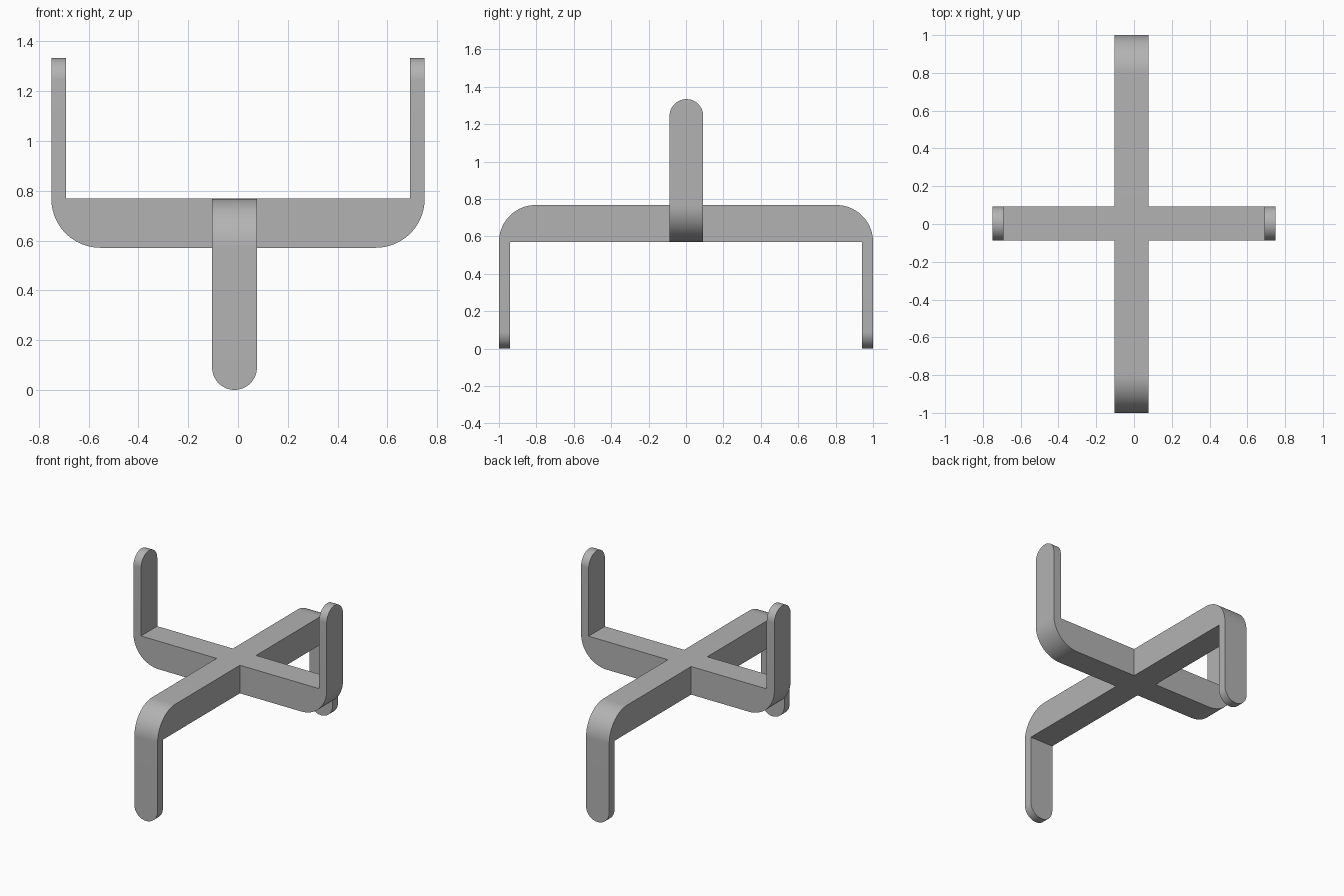
import bpy
import bmesh
from math import cos, sin, pi, radians
from mathutils import Vector

if "Cube" in bpy.data.objects:
    bpy.data.objects.remove(bpy.data.objects["Cube"])

BAR_LOW, BAR_HIGH = 0.571, 0.768   # height range of the crossed bars
TOP = 1.334                        # tip of the upright arms
THICK = 0.059                      # thickness of legs and arms
HALF_WIDTH = 0.09                  # half the strap width
OVER = 0.1                         # cutter overshoot

grey = bpy.data.materials.new("grey metal")
grey.use_nodes = True
grey.diffuse_color = (0.45, 0.45, 0.45, 1)
grey.node_tree.nodes["Principled BSDF"].inputs["Base Color"].default_value = (0.45, 0.45, 0.45, 1)


def arc(cx, cz, r, start, end, steps):
    """Points on an arc, angles in degrees."""
    angles = [radians(start + (end - start) * i / steps) for i in range(steps + 1)]
    return [(cx + r * cos(a), cz + r * sin(a)) for a in angles]


def prism(name, points, place, push):
    """Extrude a closed profile; place maps its 2D points into space."""
    bm = bmesh.new()
    face = bm.faces.new([bm.verts.new(place(u, z)) for u, z in points])
    new = bmesh.ops.extrude_face_region(bm, geom=[face])["geom"]
    bmesh.ops.translate(bm, vec=push, verts=[v for v in new if isinstance(v, bmesh.types.BMVert)])
    bmesh.ops.recalc_face_normals(bm, faces=bm.faces)
    mesh = bpy.data.meshes.new(name)
    bm.to_mesh(mesh)
    bm.free()
    mesh.materials.append(grey)
    obj = bpy.data.objects.new(name, mesh)
    bpy.context.collection.objects.link(obj)
    return obj


def combine(obj, other, operation):
    """Boolean two solids and drop the second one."""
    mod = obj.modifiers.new(operation.lower(), "BOOLEAN")
    mod.operation, mod.object, mod.solver = operation, other, "EXACT"
    bpy.context.view_layer.objects.active = obj
    bpy.ops.object.modifier_apply(modifier=mod.name)
    bpy.data.objects.remove(other)


def bent_strap(name, half_length, offset, tip, near, far, along, across):
    """Bar with two bent ends: near is the bar face on the leg side, far the other."""
    away = 1 if far > near else -1
    radius = abs(far - near)
    end = tip - away * OVER
    # Side profile with a rounded outer corner and a sharp inner corner
    half = [(half_length - THICK, near), (half_length - THICK, end), (half_length, end)]
    half += arc(half_length - radius, near, radius, 0, away * 90, 24)
    side = half + [(-u, z) for u, z in reversed(half)]
    start = across * (offset - HALF_WIDTH - OVER)
    strap = prism(name, side, lambda u, z: along * u + start + Vector((0, 0, z)),
                  across * 2 * (HALF_WIDTH + OVER))
    # End profile with a semicircular tip
    cap = arc(offset, tip + away * HALF_WIDTH, HALF_WIDTH, 0, -away * 180, 32)
    cap += [(offset - HALF_WIDTH, far + away * OVER), (offset + HALF_WIDTH, far + away * OVER)]
    reach = along * (half_length + OVER)
    cutter = prism("tip_cutter", cap, lambda u, z: across * u - reach + Vector((0, 0, z)), reach * 2)
    combine(strap, cutter, "INTERSECT")
    return strap


X, Y = Vector((1, 0, 0)), Vector((0, 1, 0))

# Lower strap with legs down, upper strap with arms up, joined in a cross
stand = bent_strap("crossed_stand", 1.0, -0.014, 0, BAR_LOW, BAR_HIGH, Y, X)
arms = bent_strap("upright_arms", 0.75, 0.002, TOP, BAR_HIGH, BAR_LOW, X, Y)
combine(stand, arms, "UNION")

bpy.ops.object.select_all(action="DESELECT")
stand.select_set(True)
bpy.context.view_layer.objects.active = stand
bpy.ops.object.shade_smooth_by_angle(angle=radians(30))
